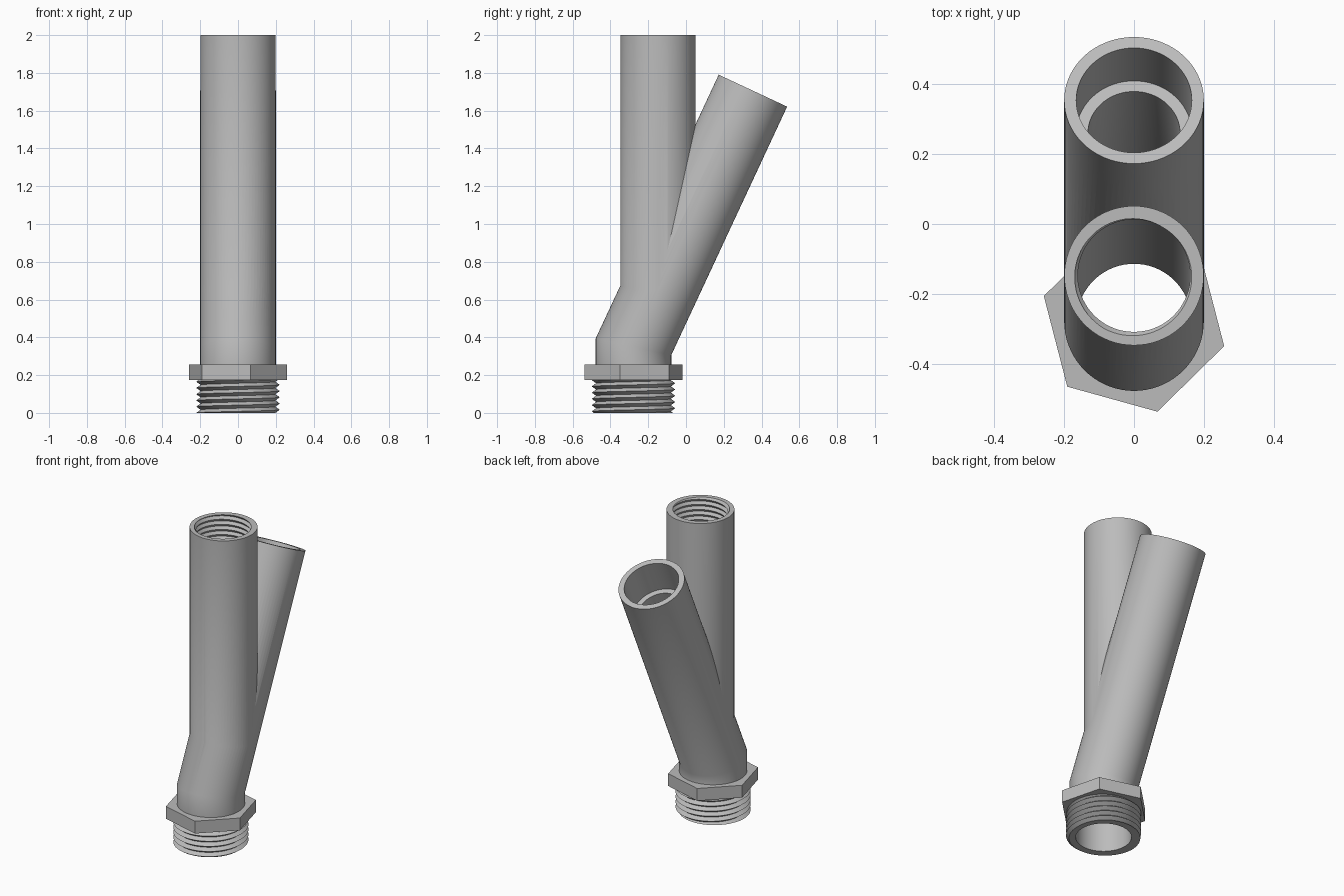
import bpy, bmesh, math
from mathutils import Vector

cube = bpy.data.objects.get("Cube")
if cube:
    bpy.data.objects.remove(cube, do_unlink=True)

grey = bpy.data.materials.new("plain grey")
grey.use_nodes = True
grey.diffuse_color = (0.5, 0.5, 0.5, 1)
grey.node_tree.nodes["Principled BSDF"].inputs["Base Color"].default_value = (0.5, 0.5, 0.5, 1)

SEG = 72
BASE_Y, PIPE_Y = -0.278, -0.148
TILT = math.radians(25)
BORE = 0.164


def new_object(name, bm):
    bmesh.ops.recalc_face_normals(bm, faces=bm.faces)
    mesh = bpy.data.meshes.new(name)
    bm.to_mesh(mesh)
    bm.free()
    obj = bpy.data.objects.new(name, mesh)
    bpy.context.collection.objects.link(obj)
    mesh.materials.append(grey)
    return obj


def activate(obj):
    bpy.ops.object.select_all(action='DESELECT')
    obj.select_set(True)
    bpy.context.view_layer.objects.active = obj


def tube(name, path, r):
    """Capped round bar along a path in the YZ plane, mitred at its bends."""
    pts = [Vector((0, y, z)) for y, z in path]
    dirs = [(b - a).normalized() for a, b in zip(pts, pts[1:])]
    bm = bmesh.new()
    rings = []
    for i, p in enumerate(pts):
        d = dirs[max(i - 1, 0)]
        n = (d + dirs[min(i, len(dirs) - 1)]).normalized()
        side = Vector((0, d.z, -d.y))
        ring = []
        for k in range(SEG):
            a = math.tau * k / SEG
            off = r * (Vector((math.cos(a), 0, 0)) + side * math.sin(a))
            ring.append(bm.verts.new(p + off - d * off.dot(n) / d.dot(n)))
        rings.append(ring)
    for a, b in zip(rings, rings[1:]):
        for k in range(SEG):
            j = (k + 1) % SEG
            bm.faces.new((a[k], a[j], b[j], b[k]))
    bm.faces.new(rings[0])
    bm.faces.new(rings[-1])
    return new_object(name, bm)


def combine(target, tool, operation):
    mod = target.modifiers.new("combine", 'BOOLEAN')
    mod.operation, mod.solver, mod.object = operation, 'EXACT', tool
    activate(target)
    bpy.ops.object.modifier_apply(modifier=mod.name)
    bpy.data.objects.remove(tool, do_unlink=True)


def thread(name, y, root, crest, wall, z0, z1, pitch=0.033):
    """Helical thread ring: V-shaped flanks on one side, plain wall on the other."""
    bm = bmesh.new()
    last = int(2 * (z1 - z0) / pitch) + 2
    columns = []
    for c in range(SEG + 1):
        turn = c / SEG
        a = math.tau * turn
        rows = [(wall, z0)]
        for k in range(-3, last + 1):
            z = min(max(z0 + pitch * (k / 2 + turn), z0), z1)
            phase = ((z - z0) / pitch - turn) % 1
            rows.append((root + (crest - root) * (1 - abs(2 * phase - 1)), z))
        rows.append((wall, z1))
        columns.append([bm.verts.new((r * math.cos(a), y + r * math.sin(a), z)) for r, z in rows])
    for p, q in zip(columns, columns[1:]):
        for k in range(len(p)):
            j = (k + 1) % len(p)
            bm.faces.new((p[k], q[k], q[j], p[j]))
    bmesh.ops.remove_doubles(bm, verts=bm.verts, dist=0.00005)
    return new_object(name, bm)


def along(t):
    """Point on the branch axis at distance t above the lower bend."""
    return (BASE_Y + t * math.sin(TILT), 0.35 + t * math.cos(TILT))


bend = along((PIPE_Y - BASE_Y) / math.sin(TILT))

# Outer body: neck with tilted branch, upright pipe and hex collar
body = tube("wye_body", [(BASE_Y, 0.2), along(0), along(1.496)], 0.2)
upright = tube("upright_pipe", [along(0.2), bend, (PIPE_Y, 2.0)], 0.1996)
combine(body, upright, 'UNION')

bm = bmesh.new()
hexagon = [bm.verts.new((0.268 * math.cos(a), BASE_Y + 0.268 * math.sin(a), 0.175))
           for a in (math.radians(60 * k - 15.5) for k in range(6))]
face = bm.faces.new(hexagon)
top = bmesh.ops.extrude_face_region(bm, geom=[face])["geom"]
bmesh.ops.translate(bm, vec=(0, 0, 0.08), verts=[v for v in top if isinstance(v, bmesh.types.BMVert)])
combine(body, new_object("hex_collar", bm), 'UNION')

# Bores: main passage, threaded mouth, branch passage and its wider socket
for path, r in [
    ([(BASE_Y, -0.1), along(0), bend, (PIPE_Y, 2.1)], BORE),
    ([(PIPE_Y, 1.78), (PIPE_Y, 2.1)], 0.176),
    ([along(0.28), along(1.4)], 0.132),
    ([along(1.273), along(1.6)], 0.1655),
]:
    combine(body, tube("bore_cutter", path, r), 'DIFFERENCE')

# Threads
outer = thread("outer_thread", BASE_Y, 0.198, 0.221, BORE, 0.0, 0.18)
inner = thread("inner_thread", PIPE_Y, 0.174, 0.161, 0.176, 1.78, 2.0)

for obj in (body, outer, inner):
    activate(obj)
    bpy.ops.object.shade_smooth_by_angle(angle=math.radians(25))
